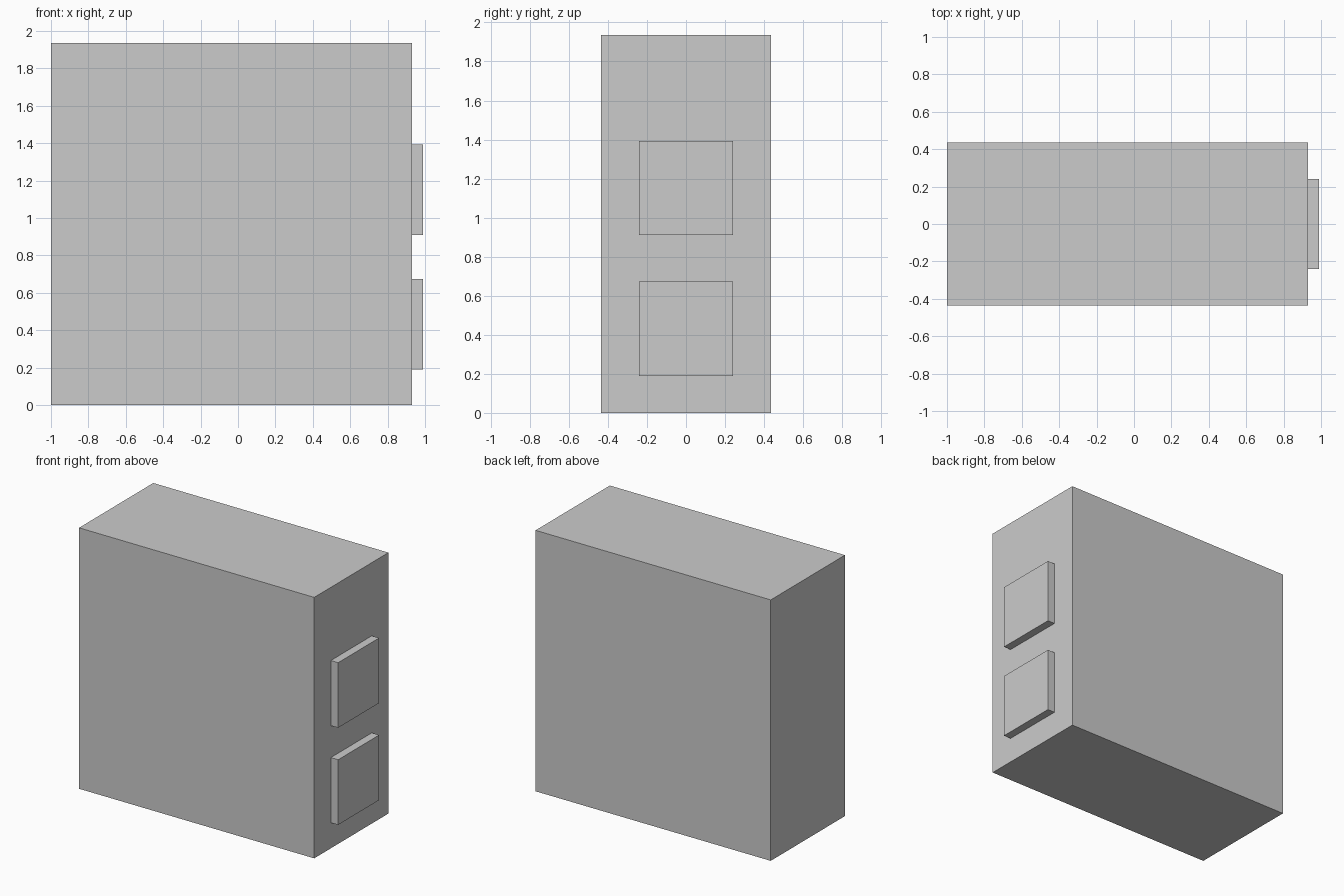
import bpy

if "Cube" in bpy.data.objects:
    bpy.data.objects.remove(bpy.data.objects["Cube"])


def box(name, x, y, z):
    """Axis-aligned box from (min, max) ranges."""
    ranges = (x, y, z)
    bpy.ops.mesh.primitive_cube_add(size=1, location=[(a + b) / 2 for a, b in ranges])
    ob = bpy.context.object
    ob.name = name
    ob.scale = [b - a for a, b in ranges]
    bpy.ops.object.transform_apply(location=False, rotation=False, scale=True)
    return ob


# Main cabinet
box("cabinet_body", (-1.0, 0.93), (-0.435, 0.435), (0.0, 1.936))

# Two raised square panels on the right side
for name, bottom in (("lower_panel", 0.19), ("upper_panel", 0.91)):
    box(name, (0.93, 0.99), (-0.24, 0.24), (bottom, bottom + 0.483))
